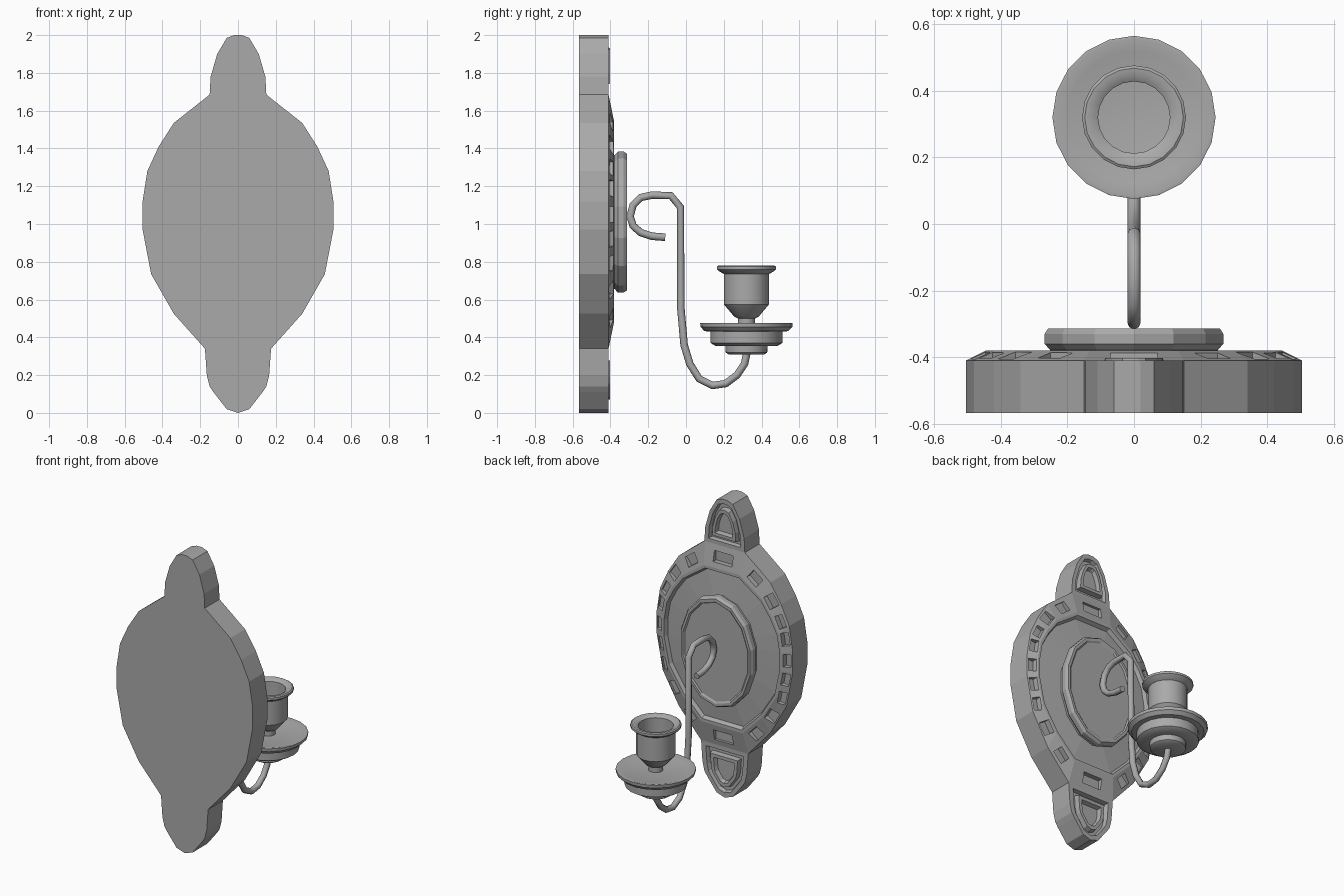
import bpy, bmesh, math
from mathutils import Matrix, Vector

cube = bpy.data.objects.get("Cube")
if cube:
    bpy.data.objects.remove(cube, do_unlink=True)

grey = bpy.data.materials.new("plain grey")
grey.use_nodes = True
grey.diffuse_color = (0.4, 0.4, 0.4, 1)
grey.node_tree.nodes["Principled BSDF"].inputs["Base Color"].default_value = (0.4, 0.4, 0.4, 1)

BACK, FACE, RIM = -0.567, -0.41, -0.38
MID = 1.01


def finish(name, bm):
    bmesh.ops.recalc_face_normals(bm, faces=bm.faces)
    mesh = bpy.data.meshes.new(name)
    bm.to_mesh(mesh)
    bm.free()
    mesh.materials.append(grey)
    obj = bpy.data.objects.new(name, mesh)
    bpy.context.collection.objects.link(obj)
    return obj


def activate(obj):
    bpy.ops.object.select_all(action='DESELECT')
    obj.select_set(True)
    bpy.context.view_layer.objects.active = obj


def smooth(obj, angle=40):
    activate(obj)
    bpy.ops.object.shade_smooth_by_angle(angle=math.radians(angle))


def loft(name, rings):
    """Skin (outline, y) rings and cap both ends."""
    bm = bmesh.new()
    loops = [[bm.verts.new((x, y, z)) for x, z in pts] for pts, y in rings]
    for a, b in zip(loops, loops[1:]):
        for i in range(len(a)):
            j = (i + 1) % len(a)
            bm.faces.new((a[i], a[j], b[j], b[i]))
    bm.faces.new(loops[0])
    bm.faces.new(loops[-1])
    return finish(name, bm)


def mirrored(half):
    return half + [(-x, z) for x, z in reversed(half) if x > 0]


def scaled(pts, sx, sz, cz):
    return [(x * sx, cz + (z - cz) * sz) for x, z in pts]


def cut(obj, cutter):
    cutter.hide_render = True
    mod = obj.modifiers.new("cut", 'BOOLEAN')
    mod.operation, mod.solver, mod.object = 'DIFFERENCE', 'EXACT', cutter
    activate(obj)
    bpy.ops.object.modifier_apply(modifier=mod.name)
    bpy.data.objects.remove(cutter, do_unlink=True)


# Oval back plate with sloped rim and dished field
half = [(.175, .34), (.34, .525), (.46, .735), (.505, .97), (.505, 1.12),
        (.48, 1.28), (.42, 1.41), (.34, 1.535), (.15, 1.685)]
oval = mirrored(half)
plate = loft("back_plate", [
    (oval, BACK), (oval, FACE),
    (scaled(oval, .88, .785, MID), RIM),
    (scaled(oval, .85, .755, MID), RIM),
    (scaled(oval, .83, .735, MID), FACE + .005),
    (scaled(oval, .48, .5, MID), FACE + .02)])

# Row of rectangular slots around the rim
middle = scaled(half, .94, .89, MID)
slots = [(Vector((0, 1.61)), 0, .14, .07), (Vector((0, .41)), 0, .14, .07)]
for z in (.5, .65, .79, .92, 1.05, 1.19, 1.3, 1.42, 1.54):
    for a, b in zip(middle, middle[1:]):
        if a[1] <= z < b[1]:
            va, vb = Vector(a), Vector(b)
            p = va.lerp(vb, (z - a[1]) / (b[1] - a[1]))
            d = vb - va
            width = .065 if abs(d.x) > .06 else .045
            for s in (1, -1):
                slots.append((Vector((p.x * s, p.y)), -math.atan2(d.y, d.x * s), .085, width))
bm = bmesh.new()
for p, angle, length, width in slots:
    bmesh.ops.create_cube(bm, size=1, matrix=Matrix.Translation((p.x, -.365, p.y))
                          @ Matrix.Rotation(angle, 4, 'Y')
                          @ Matrix.Diagonal((length, .11, width, 1)))
cut(plate, finish("slot_cutter", bm))

# Rounded end lobes, each with a recessed arch and a raised arch frame
top = mirrored([(.15, 1.685), (.145, 1.78), (.11, 1.9), (.06, 1.985), (.02, 2.0)])
bottom = mirrored([(.175, .34), (.165, .2), (.15, .14), (.13, .11), (.06, .02), (0, 0)])
for name, pts, cz in (("top", top, 1.83), ("bottom", bottom, .18)):
    lobe = loft(name + "_lobe", [(pts, BACK), (pts, FACE)])
    cut(lobe, loft("arch_cutter", [(scaled(pts, .74, .78, cz), FACE - .025),
                                   (scaled(pts, .82, .84, cz), FACE + .01)]))
    loft(name + "_arch_frame", [
        (scaled(pts, .62, .64, cz), FACE - .03), (scaled(pts, .58, .6, cz), FACE + .008),
        (scaled(pts, .44, .46, cz), FACE + .008), (scaled(pts, .38, .4, cz), FACE - .018)])

# Raised oval boss in the middle of the plate
ellipse = [(.275 * math.sin(math.tau * i / 14), MID + .373 * math.cos(math.tau * i / 14))
           for i in range(14)]
loft("centre_boss", [
    (scaled(ellipse, .93, .95, MID), FACE), (scaled(ellipse, .94, .95, MID), -.378),
    (scaled(ellipse, 1, 1, MID), -.36), (ellipse, -.33),
    (scaled(ellipse, .96, .97, MID), -.313), (scaled(ellipse, .9, .92, MID), -.313),
    (scaled(ellipse, .87, .89, MID), -.32)])

# Scrolled arm
path = [(-.11, .93), (-.18, .935), (-.24, .955), (-.28, .99), (-.296, 1.04), (-.28, 1.1),
        (-.24, 1.14), (-.18, 1.153), (-.08, 1.15), (-.03, 1.09), (-.027, .55), (-.01, .36),
        (.02, .26), (.07, .18), (.14, .145), (.21, .155), (.27, .2), (.31, .26), (.325, .33)]
curve = bpy.data.curves.new("arm", 'CURVE')
curve.dimensions = '3D'
curve.bevel_depth = .02
curve.bevel_resolution = 2
curve.use_fill_caps = True
spline = curve.splines.new('POLY')
spline.points.add(len(path) - 1)
for point, (y, z) in zip(spline.points, path):
    point.co = (0, y, z, 1)
arm = bpy.data.objects.new("arm", curve)
bpy.context.collection.objects.link(arm)
curve.materials.append(grey)
activate(arm)
bpy.ops.object.convert(target='MESH')
smooth(bpy.context.object, 50)


def lathe(name, profile, sides=20, y=.32):
    bm = bmesh.new()
    verts = [bm.verts.new((0, r, z)) for r, z in profile]
    edges = [bm.edges.new(pair) for pair in zip(verts, verts[1:])]
    bmesh.ops.spin(bm, geom=verts + edges, cent=(0, 0, 0), axis=(0, 0, 1),
                   angle=math.tau, steps=sides)
    bmesh.ops.remove_doubles(bm, verts=bm.verts, dist=.0005)
    bmesh.ops.translate(bm, verts=bm.verts, vec=(0, y, 0))
    smooth(finish(name, bm), 35)


# Drip dish and candle cup
lathe("drip_dish", [(0, .31), (.095, .31), (.11, .32), (.112, .355), (.165, .355), (.19, .37),
                    (.19, .43), (.222, .433), (.243, .455), (.245, .475), (.235, .477),
                    (.2, .467), (0, .467)])
lathe("candle_cup", [(0, .46), (.045, .46), (.045, .5), (.065, .51), (.12, .575), (.12, .735),
                     (.145, .75), (.156, .76), (.156, .775), (.148, .78), (.128, .778),
                     (.108, .765), (.108, .6), (0, .59)])
